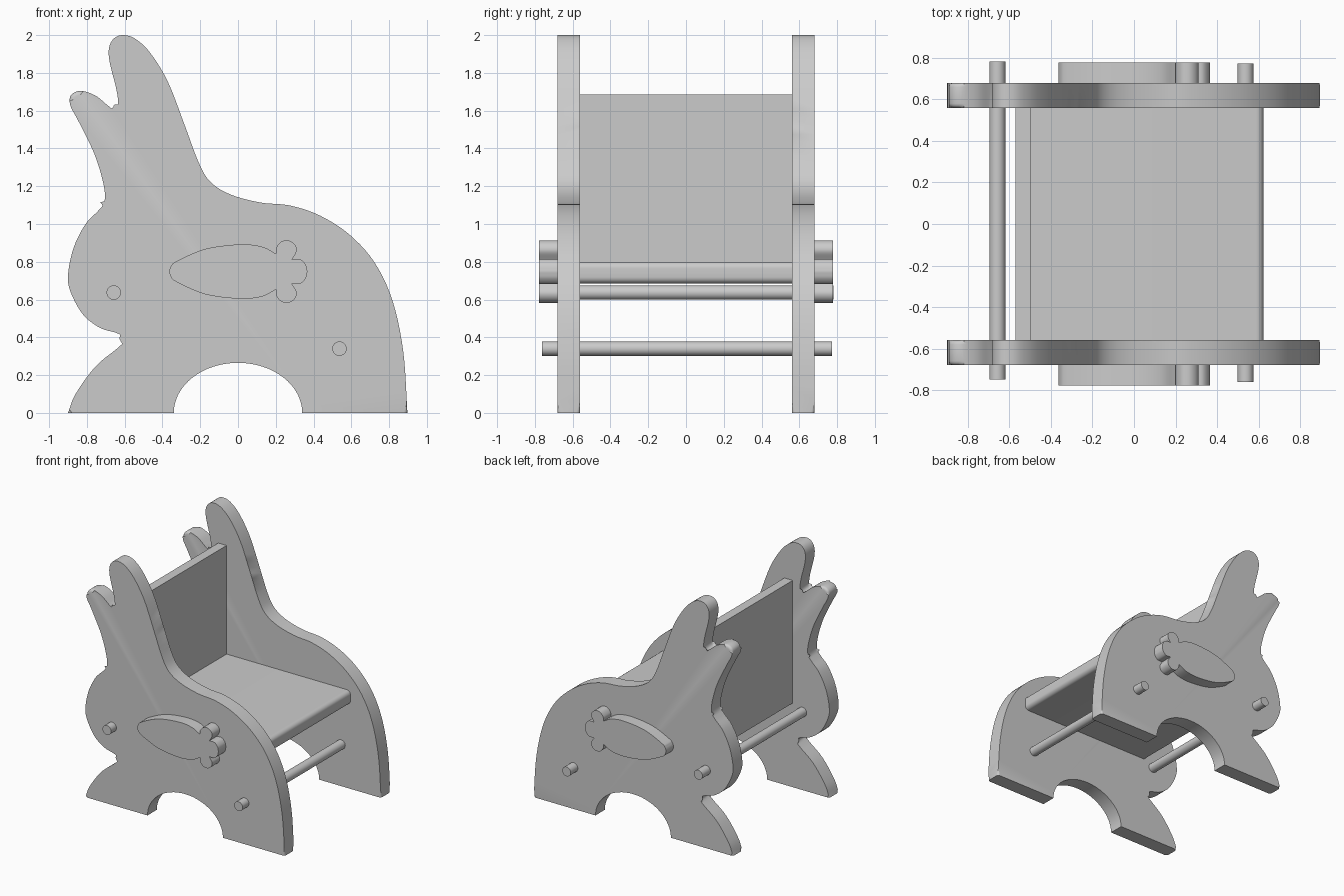
import bpy, bmesh, math
from mathutils import Vector

if "Cube" in bpy.data.objects:
    bpy.data.objects.remove(bpy.data.objects["Cube"])


def spline(pts, n=5):
    """Smooth open curve through the given points."""
    p = [Vector(q) for q in pts]
    p = [2 * p[0] - p[1]] + p + [2 * p[-1] - p[-2]]
    out = []
    for a, b, c, d in zip(p, p[1:], p[2:], p[3:]):
        for i in range(n):
            t = i / n
            out.append(0.5 * (2 * b + (c - a) * t + (2 * a - 5 * b + 4 * c - d) * t * t
                              + (3 * b - a - 3 * c + d) * t ** 3))
    return out + [p[-2]]


def extrude(name, outline, y0, y1, bevel=0.0, round_edge=None):
    """Extrude an x-z outline along y, optionally rounding chosen rim edges."""
    bm = bmesh.new()
    rings = [[bm.verts.new((p[0], y, p[1])) for p in outline] for y in (y0, y1)]
    n = len(outline)
    for r in rings:
        bm.faces.new(r)
    for i in range(n):
        j = (i + 1) % n
        bm.faces.new((rings[0][i], rings[0][j], rings[1][j], rings[1][i]))
    if bevel:
        rim = [bm.edges.get((r[i], r[(i + 1) % n])) for r in rings for i in range(n) if round_edge(i)]
        bmesh.ops.bevel(bm, geom=rim, offset=bevel, segments=3, profile=0.5, affect='EDGES')
    bmesh.ops.recalc_face_normals(bm, faces=bm.faces)
    return finish(name, bm)


def finish(name, bm):
    me = bpy.data.meshes.new(name)
    bm.to_mesh(me)
    bm.free()
    ob = bpy.data.objects.new(name, me)
    bpy.context.collection.objects.link(ob)
    bpy.ops.object.select_all(action='DESELECT')
    ob.select_set(True)
    bpy.context.view_layer.objects.active = ob
    bpy.ops.object.shade_smooth_by_angle(angle=math.radians(35))
    return ob


# Animal silhouette: foot, face, two ears, back, rump
silhouette = spline([
    (-.90, 0), (-.86, .10), (-.755, .245), (-.635, .345), (-.603, .385), (-.635, .42),
    (-.73, .45), (-.82, .52), (-.885, .637), (-.90, .73), (-.87, .875), (-.807, 1.0),
    (-.74, 1.07), (-.707, 1.12), (-.712, 1.21), (-.76, 1.37), (-.845, 1.545),
    (-.887, 1.625), (-.885, 1.68), (-.834, 1.705), (-.755, 1.68), (-.69, 1.628),
    (-.656, 1.607), (-.635, 1.634), (-.644, 1.713), (-.68, 1.86), (-.682, 1.936),
    (-.655, 1.984), (-.607, 2.0), (-.543, 1.98), (-.464, 1.905), (-.37, 1.75),
    (-.28, 1.517), (-.21, 1.33), (-.148, 1.225), (-.042, 1.157), (.116, 1.114),
    (.274, 1.098), (.433, 1.045), (.59, .944), (.723, .796), (.818, .594),
    (.875, .324), (.897, 0)])
rounded = len(silhouette) - 1
# Arch between the feet
arch = [Vector((.34 * math.cos(a), .265 * math.sin(a)))
        for a in (math.pi * i / 32 for i in range(33))]
panel_outline = silhouette + arch

# Carrot body and three-lobed leaves, mirrored about their long axis
cz = .748


def mirrored(half):
    return half + [Vector((p.x, 2 * cz - p.y)) for p in reversed(half)]


tip = spline([(-.365, cz - .001), (-.355, .776), (-.325, .803), (-.174, .868), (.01, .892),
              (.127, .88), (.20, .843)])[1:]
lobe = spline([(.20, .843), (.203, .875), (.23, .907), (.27, .912), (.302, .89),
               (.31, .855), (.285, .812)])
middle = spline([(.285, .812), (.33, .812), (.358, .785), (.367, .752)])[1:]
carrot_outline = mirrored(tip)
leaf_outline = mirrored(lobe + middle)

for side, s in (("front", -1), ("rear", 1)):
    extrude(side + "_side_panel", panel_outline, s * .56, s * .68, .02, lambda i: i < rounded)
    extrude(side + "_carrot_body", carrot_outline, s * .62, s * .777)
    extrude(side + "_carrot_leaves", leaf_outline, s * .62, s * .777)

# Dowels running through both panels
for name, x, z, y0, y1 in (("back_dowel", -.658, .637, -.75, .782),
                           ("leg_dowel", .537, .34, -.762, .772)):
    circle = [Vector((x + .038 * math.cos(a), z + .038 * math.sin(a)))
              for a in (math.tau * i / 40 for i in range(40))]
    extrude(name, circle, y0, y1)


# Seat board with rounded front edge
def corner(cx, z, r, a0):
    return [Vector((cx + r * math.cos(a), z + r * math.sin(a)))
            for a in (a0 + math.pi / 2 * i / 6 for i in range(7))]


r = .035
seat = [Vector((-.495, .80)), Vector((-.495, .685))]
seat += corner(.623 - r, .685 + r, r, -math.pi / 2) + corner(.623 - r, .80 - r, r, 0)
extrude("seat", seat, -.565, .565)

# Backrest board
back = [Vector(p) for p in ((-.57, .685), (-.495, .685), (-.495, 1.685), (-.57, 1.685))]
extrude("backrest", back, -.565, .565)
